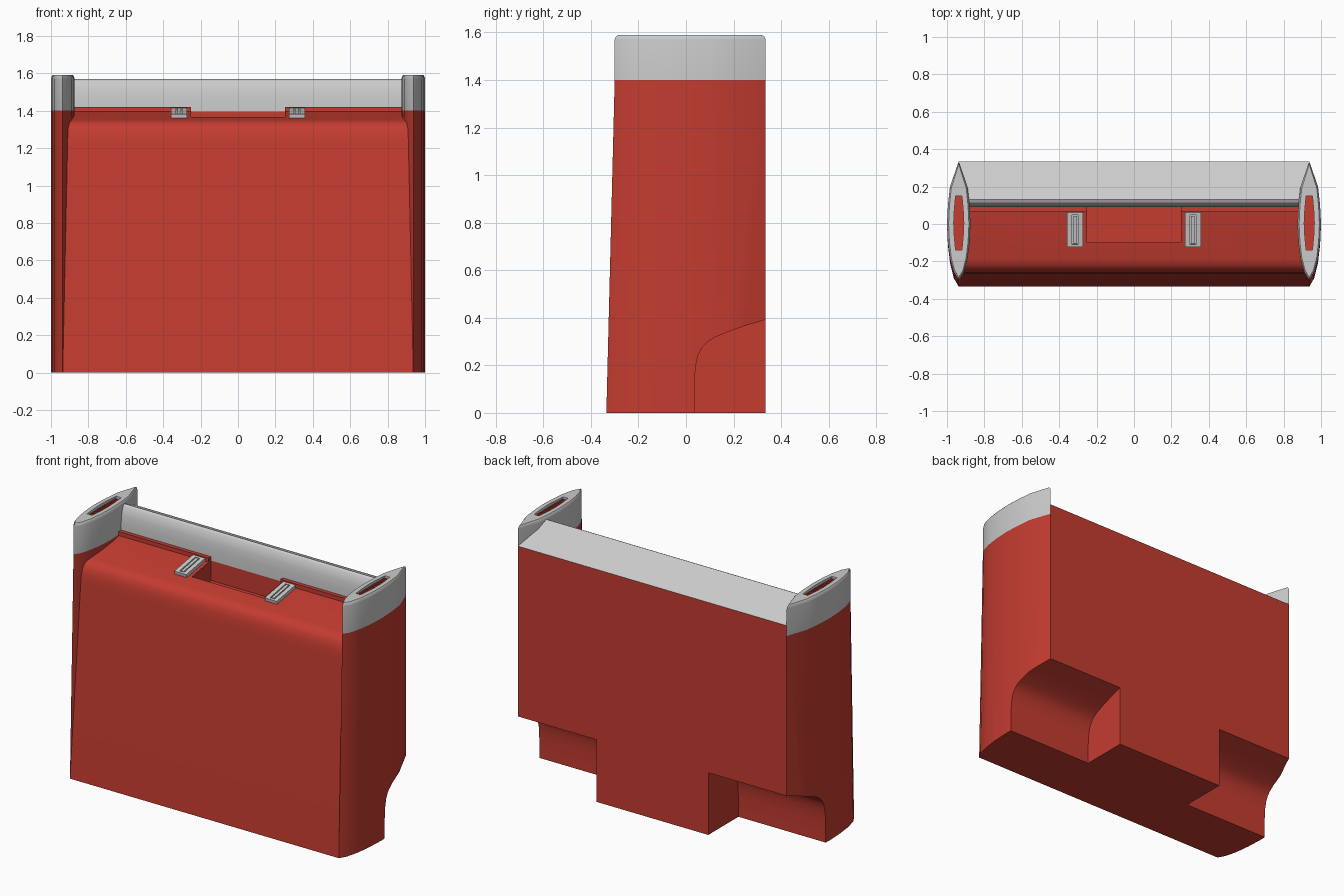
import bpy, bmesh, math
from mathutils import Matrix

if "Cube" in bpy.data.objects:
    bpy.data.objects.remove(bpy.data.objects["Cube"])

red = bpy.data.materials.new("red_plastic")
red.diffuse_color = (0.55, 0.045, 0.03, 1)
red.use_nodes = True
red.node_tree.nodes["Principled BSDF"].inputs["Base Color"].default_value = red.diffuse_color


def loft(name, rings, mat=None, smooth=True):
    """Closed solid through rings with equal point counts."""
    bm = bmesh.new()
    vs = [[bm.verts.new(p) for p in r] for r in rings]
    n = len(vs[0])
    for a, b in zip(vs, vs[1:]):
        for i in range(n):
            j = (i + 1) % n
            bm.faces.new((a[i], a[j], b[j], b[i]))
    bm.faces.new(vs[0])
    bm.faces.new(vs[-1])
    bmesh.ops.recalc_face_normals(bm, faces=bm.faces)
    me = bpy.data.meshes.new(name)
    bm.to_mesh(me)
    bm.free()
    ob = bpy.data.objects.new(name, me)
    bpy.context.collection.objects.link(ob)
    if mat:
        me.materials.append(mat)
    if smooth:
        activate(ob)
        bpy.ops.object.shade_smooth_by_angle(angle=math.radians(30))
    return ob


def activate(ob):
    bpy.ops.object.select_all(action='DESELECT')
    ob.select_set(True)
    bpy.context.view_layer.objects.active = ob


def extrude_x(name, prof, x0, x1, mat=None, smooth=True):
    return loft(name, [[(x, y, z) for y, z in prof] for x in (x0, x1)], mat, smooth)


def box(name, x0, x1, y0, y1, z0, z1, mat=None):
    return extrude_x(name, [(y0, z0), (y1, z0), (y1, z1), (y0, z1)], x0, x1, mat, False)


def cut(ob, cutter, remove=True):
    activate(ob)
    m = ob.modifiers.new("cut", 'BOOLEAN')
    m.operation, m.solver, m.object = 'DIFFERENCE', 'EXACT', cutter
    bpy.ops.object.modifier_apply(modifier=m.name)
    cutter.hide_render = True
    if remove:
        bpy.data.objects.remove(cutter)


# Main body with sloped top, small ledge and rounded front edge
body = extrude_x("body", [
    (0.335, 0), (0.335, 1.465), (0.12, 1.39), (0.09, 1.395), (0.09, 1.42),
    (0.065, 1.42), (0.065, 1.395), (-0.19, 1.35), (-0.215, 1.342), (-0.235, 1.328),
    (-0.25, 1.305), (-0.259, 1.27), (-0.264, 1.22), (-0.335, 0)], -0.937, 0.937, red)

# Finger recess in the middle of the top
cut(body, box("recess_cutter", -0.25, 0.25, -0.1, 0.0902, 1.27, 1.6))

# Grey back rail
extrude_x("back_rail", [
    (0.335, 1.465), (0.12, 1.39), (0.09, 1.395), (0.091, 1.46), (0.096, 1.51),
    (0.105, 1.545), (0.116, 1.563), (0.13, 1.57)], -0.937, 0.937)

# Lens shaped plan of the end posts: offsets from the post centre
half = [(0, 0.335), (0.047, 0.2), (0.058, 0.1), (0.063, 0), (0.058, -0.1),
        (0.046, -0.19), (0.026, -0.26), (0, -0.30)]
lens = half + [(-x, y) for x, y in half[-2:0:-1]]
slot = [(0.017, -0.14), (0.025, -0.05), (0.027, 0.005), (0.025, 0.06), (0.017, 0.15)]
slot += [(-x, y) for x, y in reversed(slot)]
notch = [(0.035, -0.1), (0.035, 0.12), (0.041, 0.2), (0.052, 0.245), (0.068, 0.275),
         (0.09, 0.298), (0.12, 0.317), (0.18, 0.342), (0.25, 0.367), (0.335, 0.392),
         (0.5, 0.44), (0.5, -0.1)]


def ring(pts, s, z, sx=1, sy=1, front=1):
    return [(s * (0.937 + x * sx), y * sy * (front if y < 0 else 1), z) for x, y in pts]


for s, side in ((-1, "left"), (1, "right")):
    # Red end post, leaning out toward the front at the base
    post = loft(side + "_post", [ring(lens, s, 0, front=0.335 / 0.30), ring(lens, s, 1.4)], red)

    # Curved notch in the lower back corner
    cutter = extrude_x("notch_cutter", notch, s * 0.39, s * 1.1)
    cut(body, cutter, False)
    cut(post, cutter)

    # Grey cap with rounded rim and a slot on top
    cap = loft(side + "_cap", [
        ring(lens, s, 1.4), ring(lens, s, 1.57), ring(lens, s, 1.582, 0.96, 0.985),
        ring(lens, s, 1.59, 0.86, 0.95)])
    cut(cap, loft("slot_cutter", [ring(slot, s, 1.565), ring(slot, s, 1.7)]))

    # Red ribbed grille in the slot
    loft(side + "_grille", [ring(slot, s, 1.56), ring(slot, s, 1.572)], red, False)
    for i in range(12):
        y = -0.127 + i * 0.0238
        w = 0.018
        box(f"{side}_grille_rib_{i}", s * (0.937 - w), s * (0.937 + w),
            y - 0.006, y + 0.006, 1.57, 1.58, red)

    # Tilted latch with a long groove and a raised bar in it
    cx = s * 0.315
    latch = box(side + "_latch", cx - 0.042, cx + 0.042, -0.094, 0.094, -0.004, 0.018)
    cut(latch, box("groove_cutter", cx - 0.016, cx + 0.016, -0.08, 0.08, 0.008, 0.1))
    bar = box(side + "_latch_bar", cx - 0.009, cx + 0.009, -0.074, 0.074, 0.006, 0.018)
    for ob in (latch, bar):
        ob.data.transform(Matrix.Translation((0, -0.028, 1.381)) @
                          Matrix.Rotation(math.atan(0.176), 4, 'X'))

# Keep crisp edges on the cut parts
for ob in bpy.data.objects:
    if ob.name.endswith(("body", "post", "cap")):
        activate(ob)
        bpy.ops.object.shade_smooth_by_angle(angle=math.radians(30))
